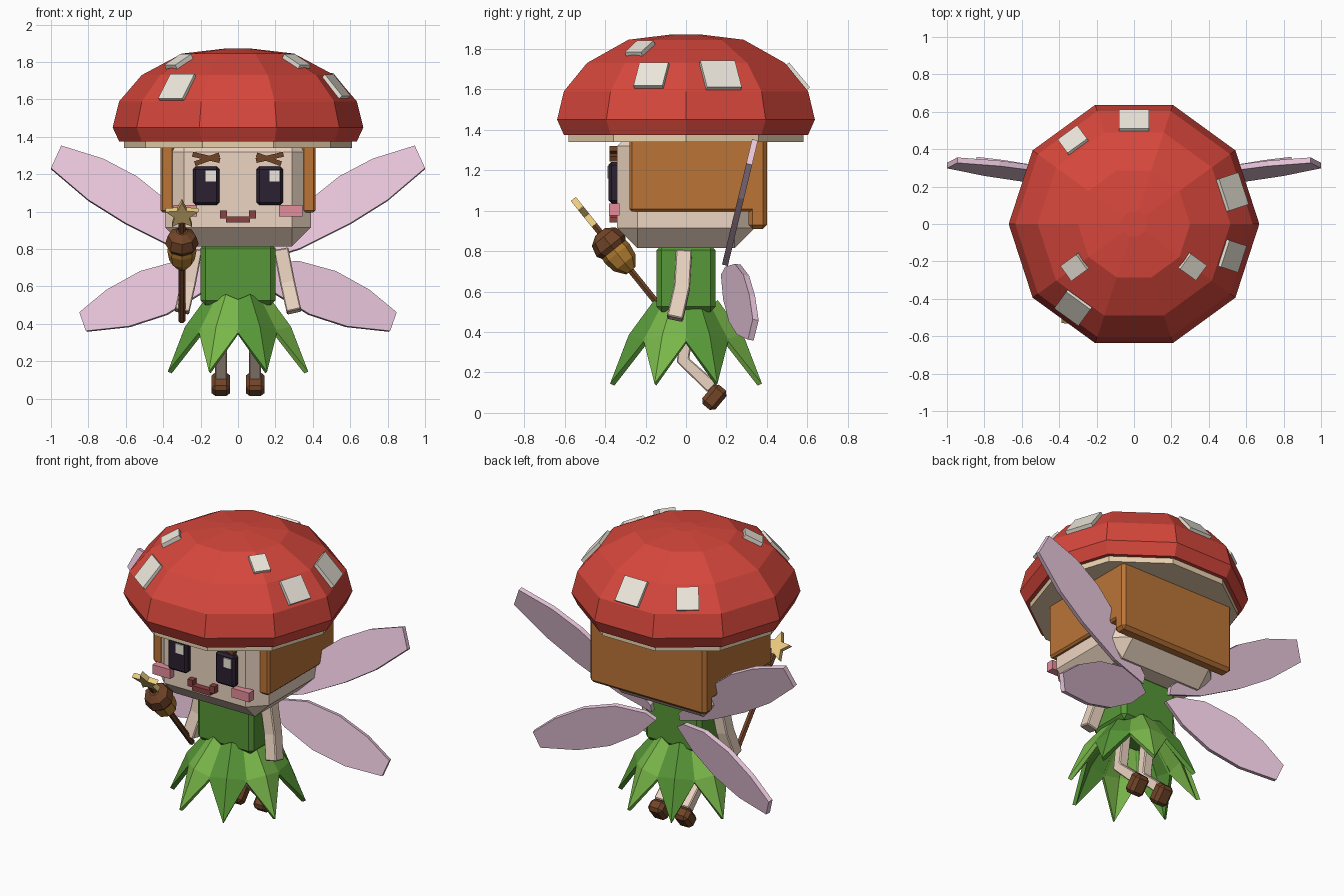
import bpy, bmesh, math
from mathutils import Vector, Matrix

if "Cube" in bpy.data.objects:
    bpy.data.objects.remove(bpy.data.objects["Cube"])

def material(name, r, g, b):
    m = bpy.data.materials.new(name)
    m.diffuse_color = [(c / 255) ** 2.2 for c in (r, g, b)] + [1]
    m.use_nodes = True
    m.node_tree.nodes["Principled BSDF"].inputs["Base Color"].default_value = m.diffuse_color
    return m

RED = material("red", 212, 72, 62)
CREAM = material("cream", 232, 208, 172)
WHITE = material("white", 238, 232, 220)
SKIN = material("skin", 236, 212, 192)
HAIR = material("hair", 186, 116, 58)
DARK = material("dark", 48, 38, 52)
BROWN = material("brown", 112, 70, 44)
MOUTH = material("mouth", 140, 66, 66)
PINK = material("pink", 228, 140, 155)
GREEN = material("green", 88, 150, 58)
LEAF = material("leaf", 122, 184, 76)
GOLD = material("gold", 238, 204, 128)
NUT = material("nut", 180, 126, 54)
WING = material("wing", 234, 198, 220)

def finish(bm, name, mat, bevel=0, solid=0):
    bmesh.ops.recalc_face_normals(bm, faces=bm.faces[:])
    me = bpy.data.meshes.new(name)
    bm.to_mesh(me)
    bm.free()
    ob = bpy.data.objects.new(name, me)
    bpy.context.collection.objects.link(ob)
    me.materials.append(mat)
    if solid:
        m = ob.modifiers.new("Thickness", 'SOLIDIFY')
        m.thickness, m.offset = solid, 0
    if bevel:
        m = ob.modifiers.new("Bevel", 'BEVEL')
        m.width, m.segments = bevel, 1
    return ob

def box(name, lo, hi, mat, bevel=0, rot=None):
    lo, hi = Vector(lo), Vector(hi)
    bm = bmesh.new()
    m = Matrix.Translation((lo + hi) / 2)
    if rot is not None:
        m = m @ rot.to_4x4()
    bmesh.ops.create_cube(bm, size=1, matrix=m @ Matrix.Diagonal((*(hi - lo), 1)))
    return finish(bm, name, mat, bevel)

def block(name, centre, size, mat, bevel=0, rot=None):
    c, s = Vector(centre), Vector(size) / 2
    return box(name, c - s, c + s, mat, bevel, rot)

def lathe(name, profile, sides, mat, matrix=Matrix()):
    bm = bmesh.new()
    rings = [[bm.verts.new(matrix @ Vector((r * math.cos(math.tau * i / sides),
              r * math.sin(math.tau * i / sides), z))) for i in range(sides)] for r, z in profile]
    for a, b in zip(rings, rings[1:]):
        for i in range(sides):
            j = (i + 1) % sides
            bm.faces.new((a[i], a[j], b[j], b[i]))
    bm.faces.new(rings[0])
    bm.faces.new(rings[-1])
    return finish(bm, name, mat)

def limb(name, path, w, mat):
    """Square-section bar swept downwards along a bent path."""
    path = [Vector(p) for p in path]
    bm, rings = bmesh.new(), []
    for i, p in enumerate(path):
        d = (path[min(i + 1, len(path) - 1)] - path[max(i - 1, 0)]).normalized()
        u = d.cross(Vector((0, 1, 0))).normalized() if abs(d.y) < 0.5 else Vector((1, 0, 0))
        if u.x < 0:
            u = -u
        v = d.cross(u).normalized()
        rings.append([bm.verts.new(p + (u * a + v * b) * w / 2)
                      for a, b in ((-1, -1), (1, -1), (1, 1), (-1, 1))])
    for a, b in zip(rings, rings[1:]):
        for i in range(4):
            j = (i + 1) % 4
            bm.faces.new((a[i], a[j], b[j], b[i]))
    bm.faces.new(rings[0])
    bm.faces.new(rings[-1])
    return finish(bm, name, mat, 0.006)

def sheet(name, pts, mat, thick):
    bm = bmesh.new()
    bm.faces.new([bm.verts.new(p) for p in pts])
    return finish(bm, name, mat, solid=thick)

# Mushroom cap and gill plate
lathe("mushroom_cap", [(.635, 1.375), (.67, 1.45), (.635, 1.59), (.515, 1.73),
                       (.3, 1.845), (.07, 1.872)], 10, RED)
lathe("cap_gills", [(.61, 1.34), (.61, 1.39)], 10, CREAM)

# Cap spots: angle, radius, height, surface tilt, width, length
for ang, r, z, tilt, w, l in [(-126, .548, 1.66, 50, .16, .17), (90, .548, 1.66, 50, .16, .16),
                              (126, .548, 1.66, 50, .13, .14), (18, .548, 1.665, 50, .18, .17),
                              (-18, .548, 1.665, 50, .15, .15), (-144, .39, 1.798, 29, .10, .12),
                              (-36, .385, 1.798, 29, .10, .12)]:
    a = math.radians(ang)
    rot = Matrix.Rotation(a, 3, 'Z') @ Matrix.Rotation(math.radians(tilt), 3, 'Y')
    block("cap_spot", (r * math.cos(a), r * math.sin(a), z), (l, w, .035), WHITE, rot=rot)

# Head and hair
box("head", (-.39, -.34, .815), (.39, .34, 1.42), SKIN, .1)
box("hair_back", (-.415, .31, .91), (.415, .4, 1.37), HAIR, .02)
for s in (-1, 1):
    x = sorted((s * .34, s * .415))
    box("hair_side", (x[0], -.28, .995), (x[1], .385, 1.37), HAIR, .012)

# Face
for s in (-1, 1):
    block("eye", (s * .17, -.355, 1.138), (.14, .055, .205), DARK, .014)
    block("eye_glint", (s * .17 + .025, -.383, 1.19), (.055, .012, .06), WHITE)
    block("brow_outer", (s * .17, -.355, 1.29), (.15, .045, .026), BROWN,
          rot=Matrix.Rotation(s * math.radians(-13), 3, 'Y'))
    block("brow_inner", (s * .165, -.357, 1.28), (.14, .045, .026), BROWN,
          rot=Matrix.Rotation(s * math.radians(20), 3, 'Y'))
    block("cheek", (s * .283, -.355, 1.005), (.125, .05, .06), PINK)
    block("mouth_corner", (s * .078, -.355, .985), (.036, .045, .045), MOUTH)
block("mouth", (0, -.355, .958), (.13, .045, .032), MOUTH)

# Torso
box("torso", (-.2, -.145, .5), (.2, .145, .83), GREEN, .025)

# Skirt of folded leaves
for k in range(8):
    m = Matrix.Rotation(math.radians(22.5 + 45 * k), 4, 'Z')
    bm = bmesh.new()
    top, bl, wl, tip, wr, br, mid = [bm.verts.new(m @ Vector(p)) for p in (
        (.16, 0, .55), (.15, -.07, .52), (.255, -.115, .36), (.395, 0, .14),
        (.255, .115, .36), (.15, .07, .52), (.295, 0, .38))]
    for f in ((top, bl, wl, mid), (mid, wl, tip), (mid, tip, wr), (top, mid, wr, br)):
        bm.faces.new(f)
    finish(bm, "skirt_leaf", LEAF if k % 2 else GREEN, solid=.025)

# Arms, legs and boots
for s in (-1, 1):
    limb("arm", [(s * .23, -.01, .8), (s * .265, -.02, .62), (s * .3, -.055, .465)], .08, SKIN)
    limb("leg", [(s * .09, .02, .52), (s * .09, -.015, .26), (s * .09, .13, .125)], .065, SKIN)
    block("boot", (s * .092, .14, .077), (.1, .085, .125), BROWN, .02,
          Matrix.Rotation(math.radians(-40), 3, 'X'))

# Wand: stick, acorn and star share one tilted axis
axis = Vector((0, -.627, .779))
W = Matrix.Translation((-.3, -.04, .415)) @ Vector((0, 0, 1)).rotation_difference(axis).to_matrix().to_4x4()
lathe("wand_stick", [(.018, 0), (.018, .7)], 6, BROWN, W)
lathe("acorn_nut", [(.03, .37), (.068, .42), (.078, .48), (.07, .54)], 8, NUT, W)
lathe("acorn_cap", [(.075, .505), (.09, .53), (.075, .585), (.03, .615)], 8, BROWN, W)
star = []
for i in range(10):
    r, a = (.042, .092)[i % 2 == 0], math.tau * i / 10
    star.append(W @ Vector((r * math.sin(a), 0, .733 + r * math.cos(a))))
sheet("wand_star", star, GOLD, .032)

# Wings: front outlines laid on tilted planes
upper = [(.1, .73), (.33, .80), (.6, .935), (.8, 1.06), (1, 1.23), (.945, 1.35),
         (.72, 1.28), (.54, 1.185), (.36, 1.04), (.18, .86), (.1, .78)]
lower = [(.08, .68), (.2, .56), (.38, .45), (.58, .385), (.81, .36), (.845, .46),
         (.7, .58), (.52, .68), (.32, .735), (.14, .72)]
for s in (-1, 1):
    sheet("upper_wing", [(s * x, .19 + .24 * (z - .72), z) for x, z in upper], WING, .03)
    sheet("lower_wing", [(s * x, .057 + .253 * x + .161 * z, z) for x, z in lower], WING, .03)
